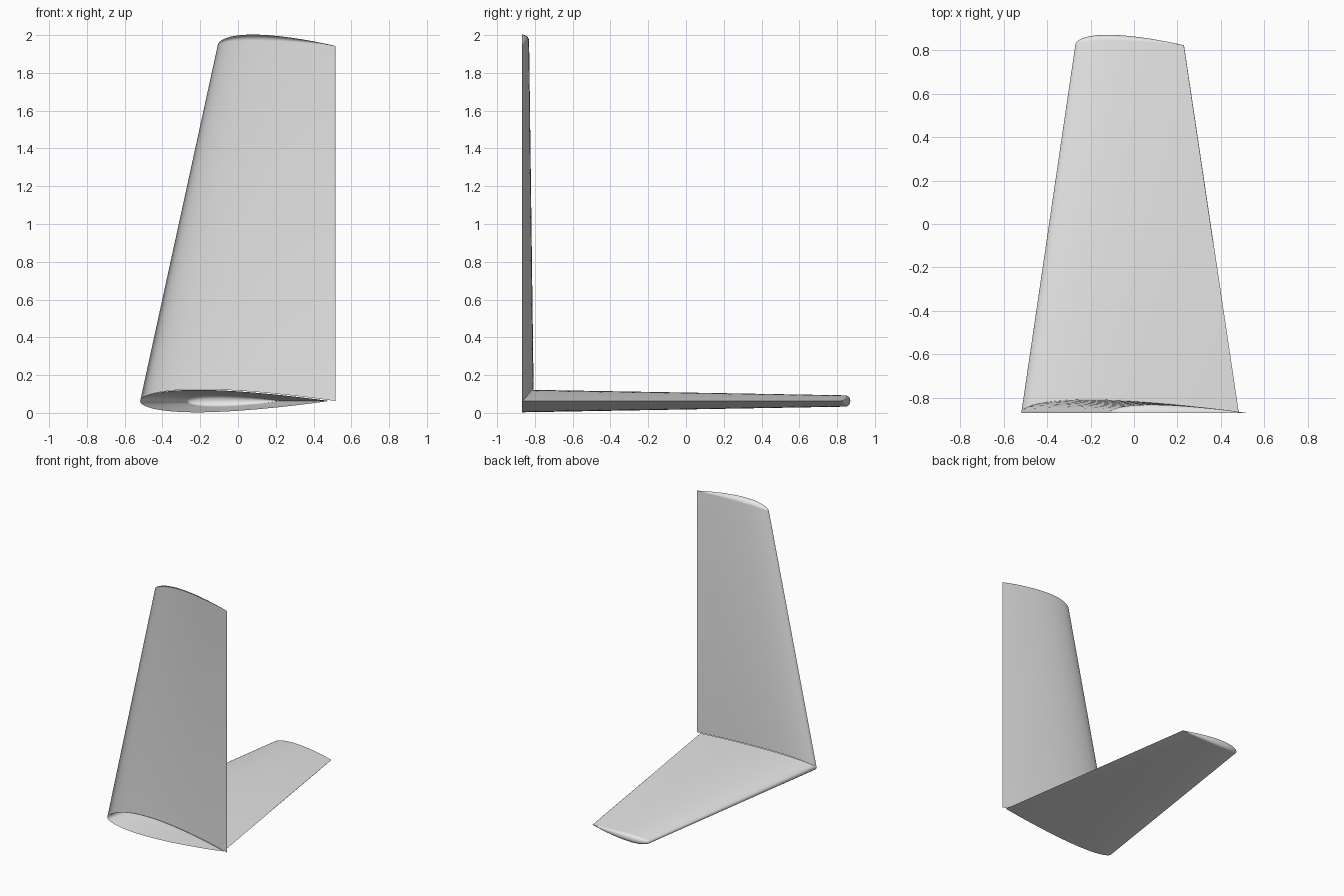
import bpy
import bmesh
import math
from mathutils import Vector

cube = bpy.data.objects.get("Cube")
if cube:
    bpy.data.objects.remove(cube, do_unlink=True)

grey = bpy.data.materials.new("light grey")
grey.use_nodes = True
grey.diffuse_color = (0.8, 0.8, 0.8, 1)
grey.node_tree.nodes["Principled BSDF"].inputs["Base Color"].default_value = (0.8, 0.8, 0.8, 1)

ROOT_Y = -0.868      # open root plane
MID_Z = 0.063        # chord plane of the tailplane
CHORD_STEPS = 28
CAP_STEPS = 6


def half_thickness(s):
    """Half thickness of a symmetric aerofoil per unit chord."""
    return 0.6 * (0.2969 * math.sqrt(s) - 0.126 * s - 0.3516 * s**2
                  + 0.2843 * s**3 - 0.1036 * s**4)


def skin_rows(root, tip, span, mitred):
    """Rows of (x, distance along span, thickness) from root to rounded tip."""
    rows = []
    for i in range(CHORD_STEPS + 1):
        s = 0.5 - 0.5 * math.cos(math.pi * i / CHORD_STEPS)
        t_root = half_thickness(s) * (root[1] - root[0])
        t_tip = half_thickness(s) * (tip[1] - tip[0])
        x_root = root[0] + s * (root[1] - root[0])
        x_tip = tip[0] + s * (tip[1] - tip[0])
        start = t_root if mitred else 0
        f = start / span
        row = [(x_root + (x_tip - x_root) * f, start, t_root + (t_tip - t_root) * f)]
        for k in range(CAP_STEPS + 1):
            a = 0.5 * math.pi * k / CAP_STEPS
            row.append((x_tip, span + t_tip * (0.75 + 0.85 * math.sin(a)),
                        t_tip * math.cos(a)))
        rows.append(row)
    return rows


def add_skin(bm, rows, place, outward):
    """Turn rows into quads whose normals point along the outward vector."""
    grid = [[bm.verts.new(place(*p)) for p in row] for row in rows]
    for a, b in zip(grid, grid[1:]):
        for k in range(len(a) - 1):
            face = bm.faces.new((a[k], b[k], b[k + 1], a[k + 1]))
            face.normal_update()
            if face.normal.dot(Vector(outward)) < 0:
                face.normal_flip()


def finish(name, bm):
    bmesh.ops.remove_doubles(bm, verts=bm.verts, dist=0.0001)
    mesh = bpy.data.meshes.new(name)
    bm.to_mesh(mesh)
    bm.free()
    mesh.materials.append(grey)
    obj = bpy.data.objects.new(name, mesh)
    bpy.context.collection.objects.link(obj)
    bpy.ops.object.select_all(action="DESELECT")
    obj.select_set(True)
    bpy.context.view_layer.objects.active = obj
    bpy.ops.object.shade_smooth_by_angle(angle=math.radians(40))


# Vertical fin: one half skin, open on the symmetry plane
bm = bmesh.new()
add_skin(bm, skin_rows((-0.518, 0.515), (-0.108, 0.515), 1.88, True),
         lambda x, d, t: (x, ROOT_Y + t, MID_Z + d), (0, 1, 0.1))
finish("vertical_fin", bm)

# Tailplane: upper skin mitred against the fin, lower skin running to the root
bm = bmesh.new()
for side in (1, -1):
    add_skin(bm, skin_rows((-0.518, 0.482), (-0.27, 0.23), 1.69, side > 0),
             lambda x, d, t: (x, ROOT_Y + d, MID_Z + side * t), (0, 0.1, side))
finish("horizontal_tailplane", bm)
